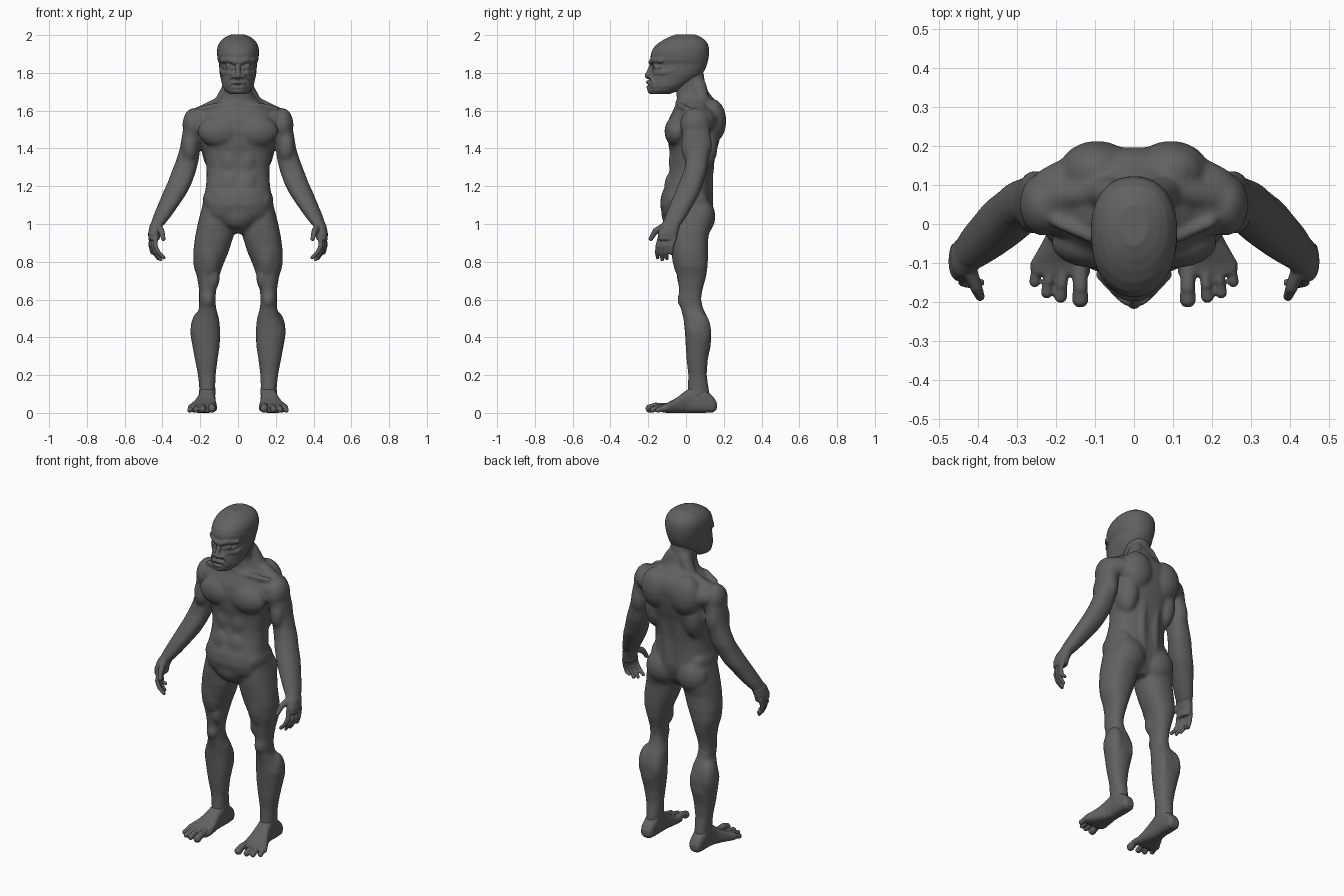
import bpy, bmesh, math
from mathutils import Matrix, Vector

grey = bpy.data.materials.new("dark_grey")
grey.diffuse_color = (.12, .12, .12, 1)


def loft(bm, rows, axis='z', n=2.3, egg=0.0, sides=28):
    """Skin closed rings. Row = (position along axis, x0, x1, then the min and max of the other axis)."""
    rings = []
    for h, x0, x1, a0, a1 in rows:
        ring = []
        for i in range(sides):
            t = 2 * math.pi * i / sides
            c, s = math.cos(t), math.sin(t)
            u = math.copysign(abs(c) ** (2 / n), c) * (1 + egg * s)
            v = math.copysign(abs(s) ** (2 / n), s)
            x = (x0 + x1) / 2 + u * (x1 - x0) / 2
            w = (a0 + a1) / 2 + v * (a1 - a0) / 2
            ring.append(bm.verts.new((x, w, h) if axis == 'z' else (x, h, w)))
        rings.append(ring)
    for a, b in zip(rings, rings[1:]):
        for i in range(sides):
            j = (i + 1) % sides
            bm.faces.new((a[i], a[j], b[j], b[i]))
    bm.faces.new(rings[0])
    bm.faces.new(rings[-1])


def blob(bm, c, r, seg=16):
    m = Matrix.Translation(c) @ Matrix.Diagonal((*r, 1))
    bmesh.ops.create_uvsphere(bm, u_segments=seg, v_segments=seg // 2, radius=1, matrix=m)


def chain(bm, pts, r0, r1):
    """Rounded tapering tube along a polyline."""
    pts = [Vector(p) for p in pts]
    k = len(pts) - 1
    for s in range(k):
        steps = max(2, int((pts[s + 1] - pts[s]).length / 0.007))
        for i in range(steps + 1):
            f = i / steps
            r = r0 + (r1 - r0) * (s + f) / k
            blob(bm, pts[s].lerp(pts[s + 1], f), (r, r, r), seg=10)


def mirror(bm, keep=True):
    """Flip to the other side, keeping a copy of the first side if wanted."""
    moved = list(bm.verts)
    if keep:
        bmesh.ops.duplicate(bm, geom=bm.verts[:] + bm.edges[:] + bm.faces[:])
    for v in moved:
        v.co.x *= -1


def fuse(bm, name, voxel, passes):
    """Blend the overlapping masses into one smooth skin."""
    bmesh.ops.recalc_face_normals(bm, faces=bm.faces[:])
    me = bpy.data.meshes.new(name)
    bm.to_mesh(me)
    bm.free()
    ob = bpy.data.objects.new(name, me)
    bpy.context.collection.objects.link(ob)
    rm = ob.modifiers.new("skin", 'REMESH')
    rm.mode = 'VOXEL'
    rm.voxel_size = voxel
    rm.use_smooth_shade = True
    sm = ob.modifiers.new("soften", 'SMOOTH')
    sm.factor = 0.5
    sm.iterations = passes
    bpy.context.view_layer.objects.active = ob
    for m in ("skin", "soften"):
        bpy.ops.object.modifier_apply(modifier=m)
    ob.data.materials.clear()
    ob.data.materials.append(grey)


# ---------- body: limbs and muscles on one side, mirrored, plus trunk ----------
b = bmesh.new()
# leg
loft(b, [(1.10, .06, .188, -.08, .12), (1.0, .02, .214, -.088, .137), (.93, .025, .228, -.082, .118),
         (.85, .05, .238, -.072, .118), (.78, .08, .236, -.057, .115), (.72, .10, .217, -.046, .107),
         (.65, .115, .206, -.037, .087), (.60, .12, .206, -.036, .08), (.55, .115, .207, -.027, .092),
         (.50, .10, .228, -.014, .117), (.44, .094, .253, -.007, .132), (.36, .096, .243, -.002, .132),
         (.28, .108, .228, .003, .115), (.20, .118, .212, .012, .11), (.12, .121, .204, .008, .122),
         (.05, .125, .2, -.01, .13)])
# arm
loft(b, [(1.60, .16, .245, .02, .11), (1.55, .17, .277, -.01, .125), (1.48, .19, .295, -.02, .13),
         (1.40, .20, .308, -.007, .127), (1.34, .207, .327, -.002, .12), (1.28, .222, .35, -.012, .112),
         (1.22, .243, .373, -.037, .092), (1.16, .273, .40, -.062, .072), (1.10, .313, .425, -.088, .038),
         (1.04, .355, .45, -.111, .004), (.99, .395, .466, -.128, -.03)])
for c, r in [
    ((.095, -.05, 1.49), (.12, .065, .085)),      # chest
    ((.235, .05, 1.525), (.06, .082, .09)),       # shoulder cap
    ((.15, .065, 1.55), (.13, .105, .075)),       # shoulder yoke
    ((.095, .135, 1.545), (.10, .08, .12)),       # shoulder blade
    ((.13, .09, 1.42), (.065, .08, .14)),         # side of back
    ((.045, -.062, 1.33), (.05, .03, .075)),      # belly
    ((.045, -.083, 1.20), (.055, .032, .07)),
    ((.135, .01, 1.12), (.053, .11, .075)),       # flank
    ((.10, .08, 1.04), (.10, .077, .10)),         # buttock
    ((.15, -.018, .86), (.065, .06, .15)),        # thigh front
    ((.128, -.003, .72), (.032, .047, .07)),      # inner thigh above knee
    ((.16, -.018, .60), (.034, .028, .045)),      # kneecap
    ((.205, .07, .43), (.048, .065, .11)),        # calf
    ((.13, .075, .41), (.036, .058, .10)),
    ((.132, .06, .11), (.018, .022, .025)),       # ankle bones
    ((.193, .065, .10), (.018, .022, .025)),
    ((.255, .01, 1.41), (.042, .036, .08)),       # upper arm front and back
    ((.25, .102, 1.42), (.042, .036, .08)),
]:
    blob(b, c, r)
chain(b, [(.04, .07, 1.73), (.09, .085, 1.635), (.2, .07, 1.582)], .042, .042)      # neck to shoulder
chain(b, [(.03, -.044, 1.622), (.11, -.034, 1.628), (.2, .005, 1.61)], .017, .017)  # collarbone
chain(b, [(.052, .03, 1.77), (.015, -.043, 1.64)], .021, .016)                      # side of neck
chain(b, [(.045, .13, 1.45), (.045, .113, 1.25), (.04, .115, 1.08)], .035, .032)    # beside spine
mirror(b)
# trunk and neck
trunk = [(.95, .05, -.05, .08), (1.0, .15, -.095, .115), (1.05, .18, -.125, .135), (1.10, .183, -.138, .142),
         (1.15, .177, -.132, .138), (1.20, .17, -.112, .134), (1.25, .166, -.094, .134), (1.30, .167, -.085, .142),
         (1.37, .18, -.085, .156), (1.43, .192, -.095, .174), (1.50, .205, -.10, .19), (1.56, .21, -.09, .198),
         (1.60, .19, -.07, .194), (1.63, .15, -.054, .178), (1.66, .10, -.047, .15), (1.70, .069, -.053, .118),
         (1.75, .068, -.057, .10), (1.81, .068, -.06, .092)]
loft(b, [(z, -w, w, f, k) for z, w, f, k in trunk], sides=40)
blob(b, (0, -.068, 1.06), (.10, .064, .09))
fuse(b, "body", .007, 20)

# ---------- head ----------
h = bmesh.new()
chain(h, [(.012, -.184, 1.857), (.045, -.171, 1.868), (.085, -.13, 1.865)], .016, .014)  # brow
chain(h, [(.045, -.158, 1.80), (.075, -.122, 1.80), (.085, -.06, 1.815)], .018, .016)    # cheekbone
blob(h, (.05, -.162, 1.837), (.018, .014, .012))                                         # eyeball
chain(h, [(.03, -.175, 1.824), (.055, -.163, 1.821), (.078, -.135, 1.83)], .006, .006)   # lower lid
blob(h, (.019, -.193, 1.782), (.015, .017, .013))                                        # nostril
chain(h, [(.032, -.19, 1.785), (.054, -.170, 1.745), (.052, -.163, 1.72)], .011, .009)   # cheek fold
chain(h, [(0, -.203, 1.752), (.028, -.196, 1.748), (.047, -.176, 1.727)], .010, .008)    # upper lip
chain(h, [(0, -.201, 1.725), (.022, -.195, 1.723), (.036, -.178, 1.713)], .010, .008)    # lower lip
mirror(h)
skull = [(1.687, .045, -.188, -.09), (1.705, .068, -.196, -.04), (1.73, .083, -.195, 0), (1.76, .089, -.193, .05),
         (1.79, .096, -.186, .085), (1.82, .099, -.178, .102), (1.845, .10, -.178, .112), (1.87, .108, -.187, .118),
         (1.90, .111, -.187, .123), (1.93, .110, -.174, .122), (1.955, .102, -.15, .115), (1.975, .087, -.12, .10),
         (1.99, .066, -.09, .078), (2.003, .035, -.055, .05)]
loft(h, [(z, -w, w, f, k) for z, w, f, k in skull], n=2.2, egg=.05, sides=40)
chain(h, [(0, -.178, 1.85), (0, -.193, 1.81), (0, -.204, 1.785)], .012, .016)            # nose
blob(h, (0, -.184, 1.705), (.036, .02, .017))                                            # chin
fuse(h, "head", .0045, 6)

# ---------- hands and feet ----------
for side, flip in (("left", False), ("right", True)):
    p = bmesh.new()
    # palm
    loft(p, [(1.05, .36, .438, -.10, -.01), (.99, .398, .468, -.135, -.032), (.95, .412, .476, -.148, -.042),
             (.915, .415, .474, -.148, -.052)])
    # fingers: base x, base y, tip x, tip y, tip z
    for x0, y0, x1, y1, z1 in [(.435, -.136, .393, -.150, .822), (.446, -.109, .410, -.126, .812),
                               (.453, -.084, .422, -.101, .818), (.458, -.062, .434, -.076, .844)]:
        chain(p, [(x0, y0, .93), (x0 + .004, (y0 + y1) / 2 - .006, .885),
                  ((x0 + x1) / 2 + .008, y1 - .004, .85), (x1, y1, z1)], .0145, .0105)
    # thumb
    chain(p, [(.425, -.11, .99), (.405, -.162, .962), (.395, -.186, .922)], .021, .013)
    if flip:
        mirror(p, keep=False)
    fuse(p, side + "_hand", .0045, 2)

    f = bmesh.new()
    # heel to ball of foot
    loft(f, [(.163, .14, .188, .018, .055), (.145, .125, .2, .003, .085), (.10, .12, .205, 0, .125),
             (.04, .12, .205, 0, .145), (0, .12, .212, 0, .118), (-.05, .114, .237, 0, .08),
             (-.10, .110, .266, 0, .053), (-.13, .113, .265, .003, .042)], axis='y', n=2.8)
    # toes: x at base, x at tip, tip y, radius
    for x0, x1, y1, r in [(.138, .138, -.193, .023), (.182, .188, -.186, .018),
                          (.215, .224, -.176, .0165), (.247, .255, -.148, .0155)]:
        chain(f, [(x0, -.11, .03), ((x0 + x1) / 2, y1 + .03, r + .013)], r, r * .85)
        chain(f, [((x0 + x1) / 2, y1 + .03, r + .01), (x1, y1, r)], r * .85, r)
    if flip:
        mirror(f, keep=False)
    fuse(f, side + "_foot", .005, 4)
